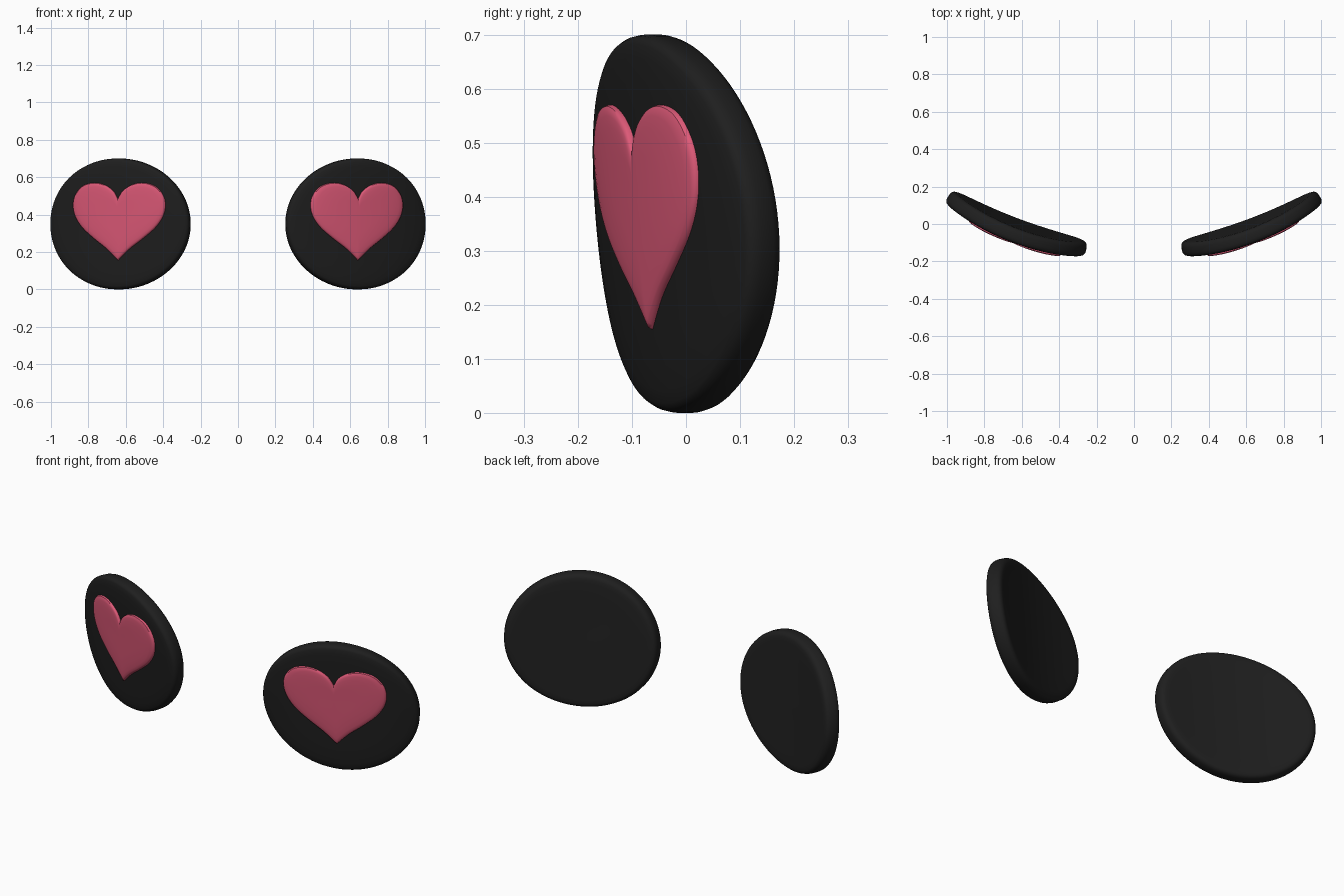
import bpy, math

if "Cube" in bpy.data.objects:
    bpy.data.objects.remove(bpy.data.objects["Cube"])

R, CY = 1.80, 1.65      # discs wrap round a vertical cylinder centred at x=0, y=CY
MID = 0.35              # mid height


def material(name, rgb):
    m = bpy.data.materials.new(name)
    m.diffuse_color = (*rgb, 1)
    m.use_nodes = True
    m.node_tree.nodes["Principled BSDF"].inputs["Base Color"].default_value = m.diffuse_color
    return m


black = material("soft black", (0.0135, 0.0135, 0.0135))
pink = material("rose pink", (0.72, 0.10, 0.185))


def wrap(a, z, off):
    """Angle, height and outward offset -> point on the wrapped, tilted surface."""
    r = R + off
    return (r * math.sin(a), CY - r * math.cos(a) - 0.085 * (z - MID), z)


def shell(name, outline, centre, profile, mat):
    """Rings of a scaled outline, closed at both ends; profile = (scale, offset)."""
    n = len(outline)
    ca, cz = centre
    verts, faces = [], []
    for s, off in profile:
        verts += [wrap(ca + (a - ca) * s, cz + (z - cz) * s, off) for a, z in outline]
    for k in range(len(profile) - 1):
        for i in range(n):
            j = (i + 1) % n
            faces.append((k * n + i, k * n + j, (k + 1) * n + j, (k + 1) * n + i))
    first, last = len(verts), len(verts) + 1
    verts += [wrap(ca, cz, profile[0][1]), wrap(ca, cz, profile[-1][1])]
    top = (len(profile) - 1) * n
    for i in range(n):
        j = (i + 1) % n
        faces += [(first, j, i), (last, top + i, top + j)]
    me = bpy.data.meshes.new(name)
    me.from_pydata(verts, [], faces)
    me.materials.append(mat)
    ob = bpy.data.objects.new(name, me)
    bpy.context.collection.objects.link(ob)
    # left-hand copy
    ob.modifiers.new("Mirror", 'MIRROR').use_mirror_merge = False
    bpy.context.view_layer.objects.active = ob
    ob.select_set(True)
    bpy.ops.object.mode_set(mode='EDIT')
    bpy.ops.mesh.select_all(action='SELECT')
    bpy.ops.mesh.normals_make_consistent(inside=False)
    bpy.ops.object.mode_set(mode='OBJECT')
    bpy.ops.object.shade_smooth_by_angle(angle=math.radians(40))
    ob.select_set(False)
    return ob


# oval discs with rounded rims
N = 96
DA = 0.363
oval = [(DA + 0.221 * math.cos(2 * math.pi * i / N), MID + 0.35 * math.sin(2 * math.pi * i / N))
        for i in range(N)]
inner = [0.15, 0.3, 0.45, 0.6, 0.75]
disc_profile = ([(s, -0.04) for s in inner] +
                [(0.88, -0.04), (0.94, -0.039), (0.97, -0.035), (0.99, -0.027), (1.0, -0.015),
                 (1.0, 0.012), (0.992, 0.025), (0.975, 0.034), (0.95, 0.038), (0.88, 0.041)] +
                [(s, 0.043) for s in reversed(inner)])
shell("oval_disc", oval, (DA, MID), disc_profile, black)

# raised hearts: half outline (fraction of half width, height), smoothed and mirrored
half = [(0, 0.482), (0.10, 0.525), (0.28, 0.557), (0.52, 0.57), (0.78, 0.553), (0.95, 0.505),
        (1.0, 0.45), (0.95, 0.39), (0.79, 0.33), (0.53, 0.272), (0.24, 0.215), (0, 0.155)]


def smooth(pts, steps=5):
    ext = [pts[0]] + pts + [pts[-1]]
    out = []
    for p0, p1, p2, p3 in zip(ext, ext[1:], ext[2:], ext[3:]):
        for k in range(steps):
            t = k / steps
            out.append(tuple(0.5 * (2 * b + (c - a) * t + (2 * a - 5 * b + 4 * c - d) * t * t
                                    + (3 * b - a - 3 * c + d) * t ** 3)
                             for a, b, c, d in zip(p0, p1, p2, p3)))
    return out + [pts[-1]]


HA, HW = 0.355, 0.143
side = smooth(half)
heart = [(HA + HW * w, z) for w, z in side] + [(HA - HW * w, z) for w, z in side[-2:0:-1]]
heart_profile = [(s, 0.03) for s in (0.3, 0.6)] + [
    (1.0, 0.03), (1.0, 0.046), (0.985, 0.052), (0.95, 0.055), (0.88, 0.057),
    (0.75, 0.058), (0.6, 0.059), (0.45, 0.059), (0.3, 0.059), (0.15, 0.059)]
shell("raised_heart", heart, (HA, 0.40), heart_profile, pink)
